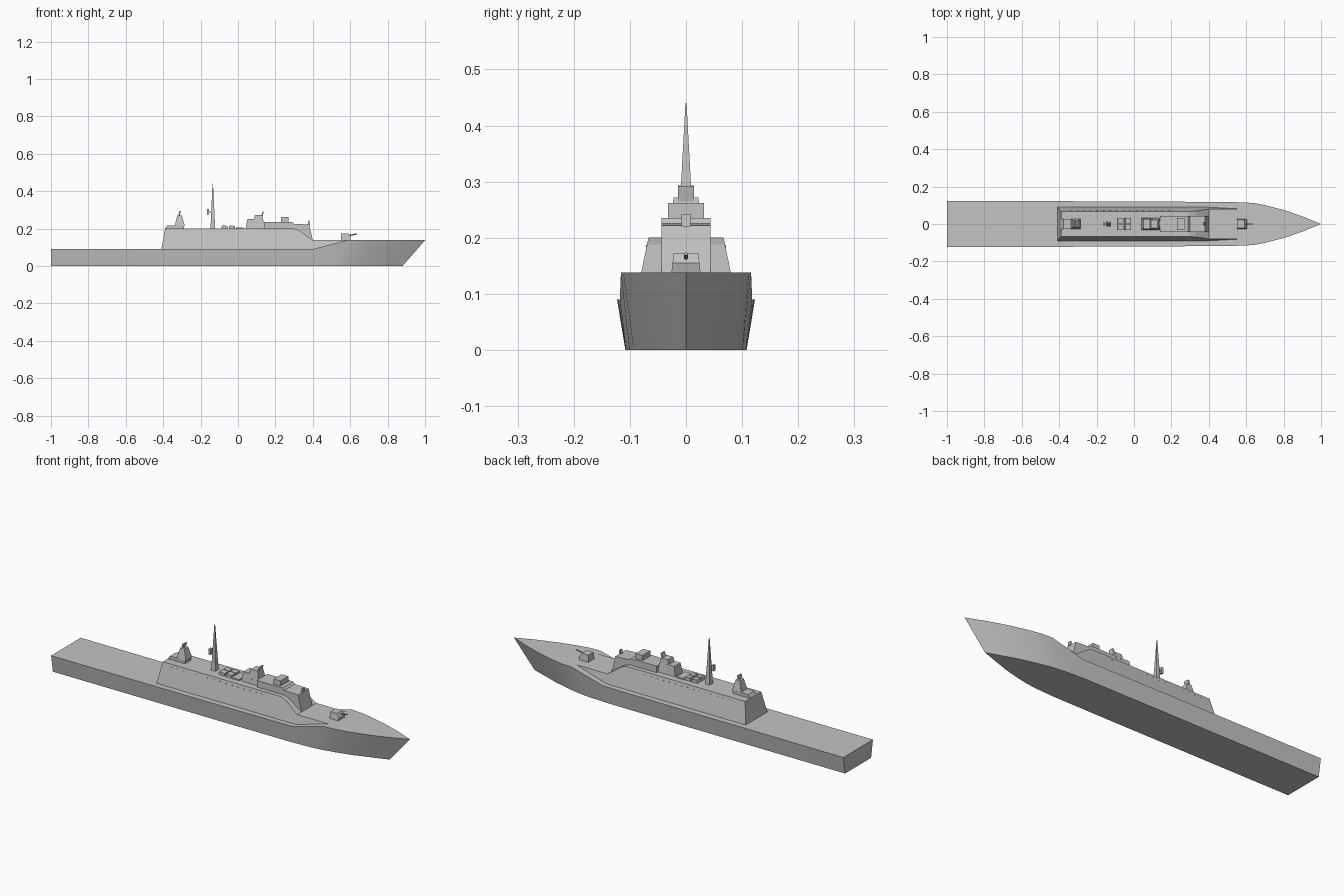
import bpy, bmesh, math
from mathutils import Vector

if "Cube" in bpy.data.objects:
    bpy.data.objects.remove(bpy.data.objects["Cube"])

grey = bpy.data.materials.new("naval grey")
grey.use_nodes = True
colour = (0.55, 0.55, 0.55, 1)
grey.diffuse_color = colour
grey.node_tree.nodes["Principled BSDF"].inputs["Base Color"].default_value = colour


def finish(name, bm):
    bmesh.ops.recalc_face_normals(bm, faces=bm.faces)
    mesh = bpy.data.meshes.new(name)
    bm.to_mesh(mesh)
    bm.free()
    mesh.materials.append(grey)
    ob = bpy.data.objects.new(name, mesh)
    bpy.context.collection.objects.link(ob)
    return ob


def prism(name, profile, low, high=None, y=0):
    """Side profile of (x, z) points; half width runs from low to high over its height."""
    high = low if high is None else high
    zs = [z for x, z in profile]
    z0, z1 = min(zs), max(zs)
    bm = bmesh.new()
    rings = []
    for s in (-1, 1):
        rings.append([bm.verts.new((x, y + s * (low + (high - low) * (z - z0) / (z1 - z0)), z))
                      for x, z in profile])
    bm.faces.new(rings[0])
    bm.faces.new(rings[1])
    n = len(profile)
    for i in range(n):
        j = (i + 1) % n
        bm.faces.new((rings[0][i], rings[0][j], rings[1][j], rings[1][i]))
    return finish(name, bm)


def box(name, x0, x1, z0, z1, half, y=0):
    return prism(name, [(x0, z0), (x1, z0), (x1, z1), (x0, z1)], half, y=y)


# Hull: deck edge x, half width, height, then keel x and half width
stations = [(-1, .123, .09, -1, .108), (0, .121, .09, 0, .108), (.4, .118, .09, .38, .107),
            (.58, .116, .138, .5, .101), (.64, .112, .138, .56, .093), (.7, .101, .138, .62, .081),
            (.8, .075, .138, .71, .058), (.9, .041, .138, .79, .031), (1, 0, .138, .88, 0)]
bm = bmesh.new()
rings = []
for xt, yt, zt, xb, yb in stations:
    rings.append([bm.verts.new(p) for p in
                  ((xt, yt, zt), (xt, -yt, zt), (xb, -yb, 0), (xb, yb, 0))])
for a, b in zip(rings, rings[1:]):
    for i in range(4):
        j = (i + 1) % 4
        bm.faces.new((a[i], a[j], b[j], b[i]))
bm.faces.new(rings[0])
bmesh.ops.remove_doubles(bm, verts=bm.verts, dist=1e-5)
hull = finish("hull", bm)
bpy.context.view_layer.objects.active = hull
hull.select_set(True)
bpy.ops.object.shade_smooth_by_angle(angle=math.radians(20))
hull.select_set(False)

# Superstructure with sloped sides, running into the raised foredeck
prism("superstructure", [(-.41, .089), (-.39, .2), (.3, .2), (.33, .188), (.4, .138),
                         (.58, .138), (.56, .089)], .09, .067)
prism("bridge", [(.14, .18), (.14, .235), (.29, .235), (.3, .225), (.38, .222),
                 (.4, .138), (.3, .138)], .044)
box("bridge_roof_house", .23, .27, .23, .262, .032)
prism("bridge_lookout", [(.372, .22), (.384, .22), (.382, .242), (.376, .242)], .008)

# Forward sensor tower
prism("tower_rear", [(.04, .195), (.1, .195), (.1, .25), (.05, .25)], .032, .026)
prism("tower_front", [(.07, .195), (.145, .195), (.13, .272), (.09, .272)], .032, .022)
prism("tower_radar", [(.122, .265), (.132, .265), (.138, .292), (.132, .292)], .014)

# Deck launchers amidships
for x in (-.09, -.05):
    for y in (-.017, .017):
        prism("launcher", [(x, .198), (x + .035, .198), (x + .035, .214), (x + .005, .217)],
              .015, y=y)
box("launcher_base", -.012, .03, .198, .206, .035)

# Pole mast with a small radar
prism("mast", [(-.147, .199), (-.122, .199), (-.1335, .44), (-.1365, .44)], .014, .001)
box("mast_bracket", -.16, -.135, .285, .29, .004)
box("mast_radar", -.166, -.155, .275, .305, .008)

# Aft house and radar tower
prism("aft_house", [(-.39, .199), (-.29, .199), (-.29, .217), (-.378, .217)], .026)
prism("aft_tower", [(-.338, .215), (-.285, .215), (-.3, .27), (-.325, .27)], .026, .016)
box("aft_radar_post", -.316, -.31, .268, .285, .003)
prism("aft_radar", [(-.318, .276), (-.31, .276), (-.306, .293), (-.314, .293)], .014)

# Foredeck gun
prism("gun_house", [(.55, .137), (.6, .137), (.605, .155), (.59, .173), (.552, .173)], .026, .022)
bm = bmesh.new()
bmesh.ops.create_cone(bm, cap_ends=True, segments=8, radius1=.004, radius2=.003, depth=.05)
barrel = finish("gun_barrel", bm)
barrel.location = (.612, 0, .167)
barrel.rotation_euler = (0, math.radians(80), 0)

# Portholes along both sides of the superstructure
for s in (-1, 1):
    for i in range(16):
        x = -.34 + i * .035
        box("porthole", x, x + .006, .183, .187, .0012, y=s * .0703)
